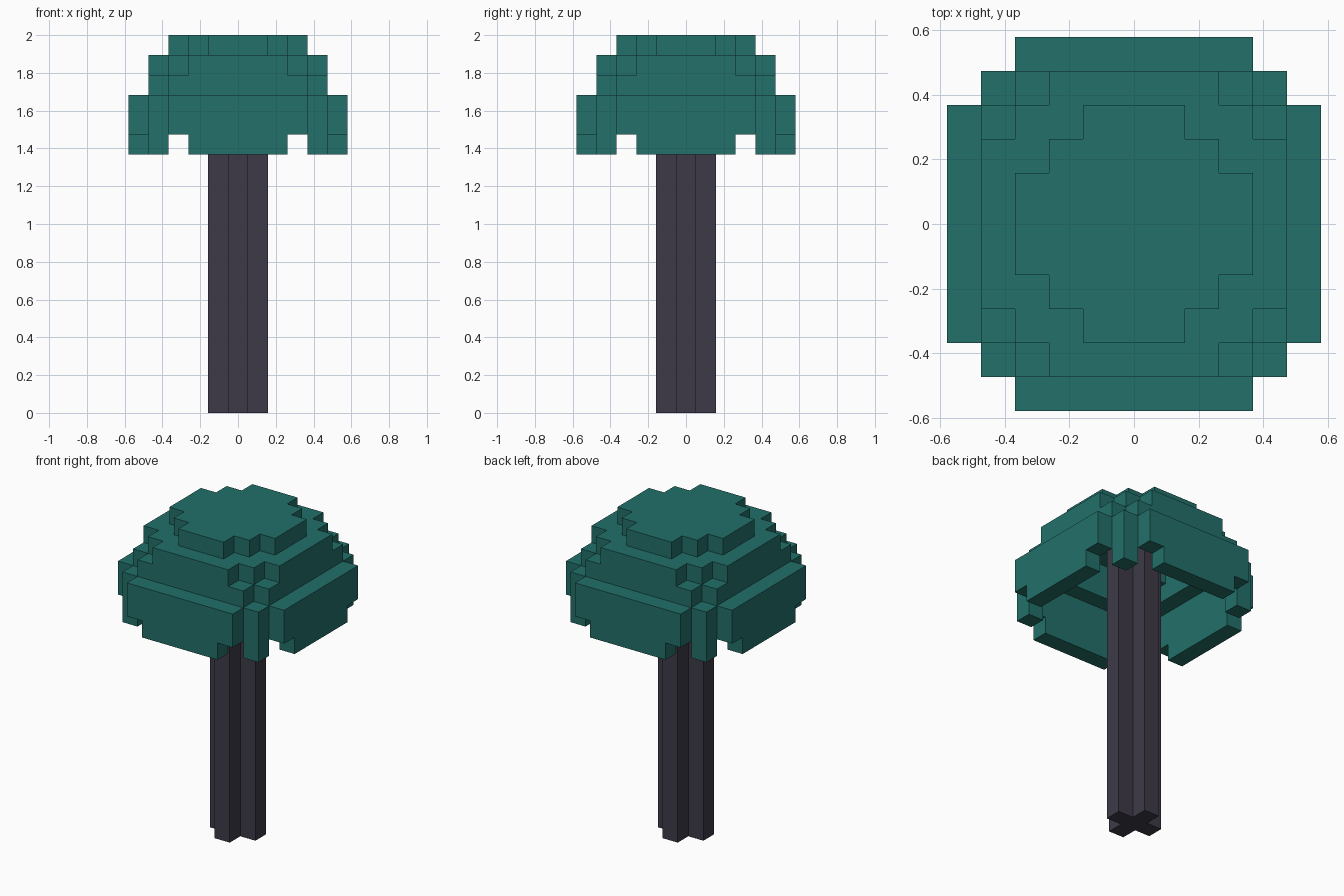
import bpy
import bmesh
import math
from mathutils import Vector

cube = bpy.data.objects.get("Cube")
if cube:
    bpy.data.objects.remove(cube, do_unlink=True)

U = 2 / 19  # edge length of one block


def make_material(name, color):
    mat = bpy.data.materials.new(name)
    mat.use_nodes = True
    mat.diffuse_color = color
    mat.node_tree.nodes["Principled BSDF"].inputs["Base Color"].default_value = color
    return mat


def layer(rows):
    """Cells of one layer; rows maps |y| to the inclusive range of |x|."""
    cells = set()
    for y, (low, high) in rows.items():
        for x in range(low, high + 1):
            cells |= {(sx * x, sy * y) for sx in (-1, 1) for sy in (-1, 1)}
    return cells


def both_ways(cells):
    return cells | {(y, x) for x, y in cells}


def build_blocks(name, cells, mat):
    """Skin a set of block cells, leaving out faces shared by neighbours."""
    bm = bmesh.new()
    for cell in cells:
        centre = Vector((cell[0], cell[1], cell[2] + 0.5))
        for axis in range(3):
            for side in (-1, 1):
                step = [0, 0, 0]
                step[axis] = side
                if tuple(c + s for c, s in zip(cell, step)) in cells:
                    continue
                n = Vector(step)
                a = Vector([float(i == (axis + 1) % 3) for i in range(3)])
                b = n.cross(a)
                corners = [(-1, -1), (1, -1), (1, 1), (-1, 1)]
                bm.faces.new([bm.verts.new((centre + (n + a * i + b * j) / 2) * U)
                              for i, j in corners])
    bmesh.ops.remove_doubles(bm, verts=bm.verts[:], dist=U / 100)
    bmesh.ops.dissolve_limit(bm, angle_limit=math.radians(1),
                             verts=bm.verts[:], edges=bm.edges[:])
    mesh = bpy.data.meshes.new(name)
    bm.to_mesh(mesh)
    bm.free()
    mesh.materials.append(mat)
    obj = bpy.data.objects.new(name, mesh)
    bpy.context.collection.objects.link(obj)
    return obj


leaf_green = make_material("leaf_teal", (0.016, 0.162, 0.142, 1))
bark = make_material("bark_grey", (0.047, 0.042, 0.065, 1))

# Canopy: a hollow stepped dome, described layer by layer
crown = layer({0: (0, 3), 1: (0, 3), 2: (0, 2), 3: (0, 1)})
shoulder = layer({0: (0, 4), 1: (0, 4), 2: (0, 4), 3: (0, 3), 4: (0, 2)}) - crown
upper_ring = both_ways(layer({4: (0, 3)}))
corner_posts = layer({4: (4, 4)})
skirt = both_ways(layer({5: (0, 3)})) | corner_posts
hem = both_ways(layer({5: (0, 2)})) | corner_posts

canopy_layers = {18: crown, 17: shoulder, 16: upper_ring,
                 15: skirt, 14: skirt, 13: hem}
canopy = {(x, y, z) for z, cells in canopy_layers.items() for x, y in cells}
build_blocks("canopy", canopy, leaf_green)

# Trunk: a cross-shaped post reaching the inside of the crown
cross = layer({0: (0, 1), 1: (0, 0)})
build_blocks("trunk", {(x, y, z) for x, y in cross for z in range(18)}, bark)
